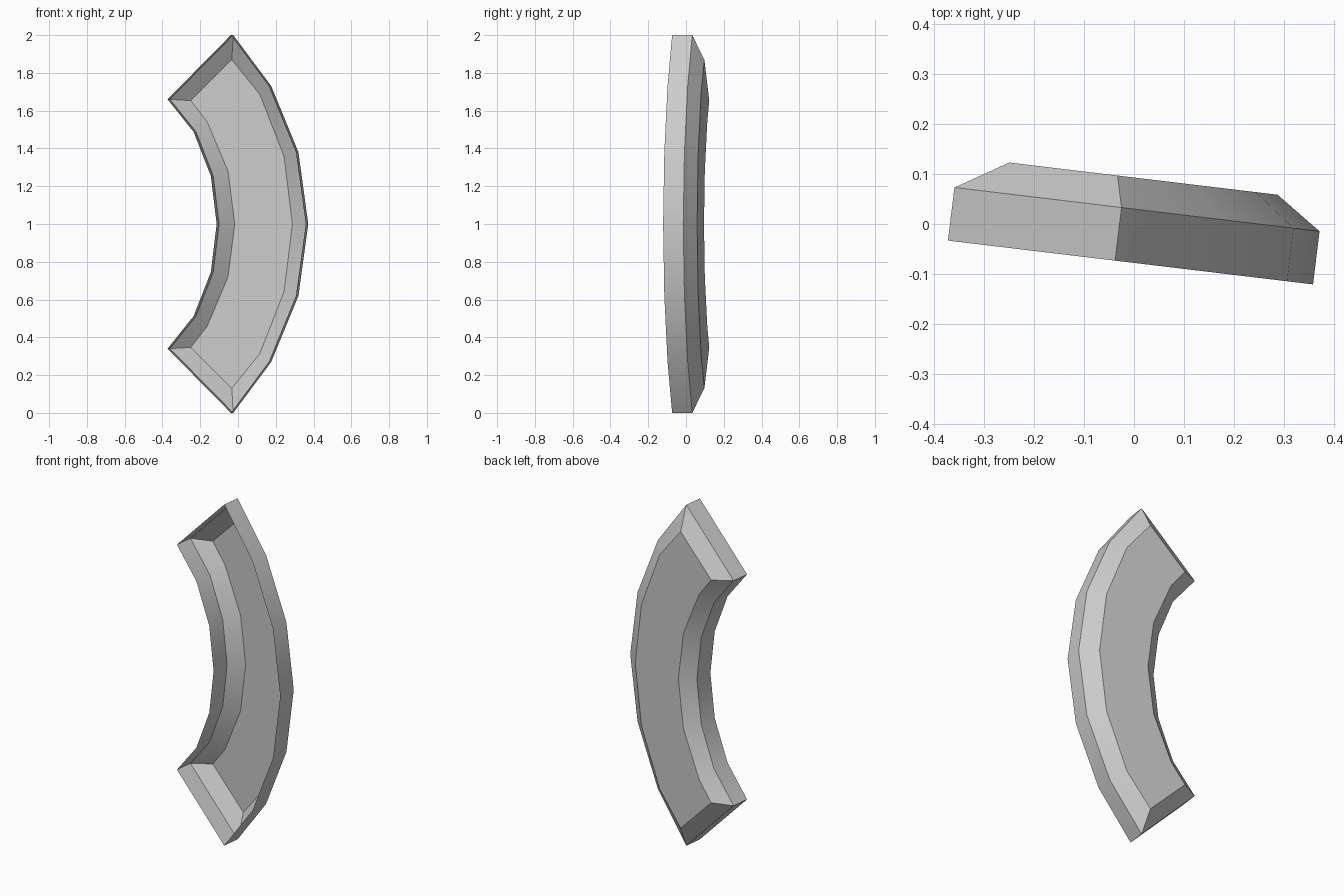
import bpy, bmesh

if "Cube" in bpy.data.objects:
    bpy.data.objects.remove(bpy.data.objects["Cube"])

SLOPE = -0.12           # the whole panel is turned slightly about z


def outline(outer, inner, y0, dx=0.0):
    """Closed arc outline from upper halves (tip to middle), mirrored about z = 1."""
    def full(half):
        return half + [(x, 2 - z) for x, z in reversed(half[:-1])]
    pts = full(outer) + full(inner)[::-1]
    return [(x + dx, SLOPE * (x + dx) + y0, z) for x, z in pts]


# arc edges of the wall and of the inset back panel
wall_outer = [(-0.025, 2.0), (0.176, 1.73), (0.32, 1.38), (0.372, 1.0)]
wall_inner = [(-0.36, 1.66), (-0.222, 1.488), (-0.131, 1.255), (-0.1, 1.0)]
back_outer = [(-0.033, 1.87), (0.115, 1.687), (0.244, 1.358), (0.288, 1.0)]
back_inner = [(-0.25, 1.653), (-0.163, 1.541), (-0.053, 1.28), (-0.017, 1.0)]

rings = [
    outline(wall_outer, wall_inner, -0.078, -0.013),   # open front rim
    outline(wall_outer, wall_inner, 0.03),             # end of straight wall
    outline(back_outer, back_inner, 0.0932),           # back panel edge
]

bm = bmesh.new()
loops = [[bm.verts.new(p) for p in ring] for ring in rings]
n = len(loops[0])

# straight wall and chamfer
for a, b in zip(loops, loops[1:]):
    for i in range(n):
        j = (i + 1) % n
        bm.faces.new((a[i], a[j], b[j], b[i]))

# back panel, as quads across the arc
back = loops[-1]
for i in range(n // 2 - 1):
    bm.faces.new((back[i], back[i + 1], back[n - 2 - i], back[n - 1 - i]))

bmesh.ops.recalc_face_normals(bm, faces=bm.faces)
# the back panel must face +y
bm.faces.ensure_lookup_table()
if bm.faces[-1].normal.y < 0:
    bmesh.ops.reverse_faces(bm, faces=bm.faces)

mesh = bpy.data.meshes.new("curved_tray")
bm.to_mesh(mesh)
bm.free()
tray = bpy.data.objects.new("curved_tray", mesh)
bpy.context.collection.objects.link(tray)
bpy.context.view_layer.objects.active = tray
tray.select_set(True)
bpy.ops.object.shade_smooth_by_angle(angle=0.52)
